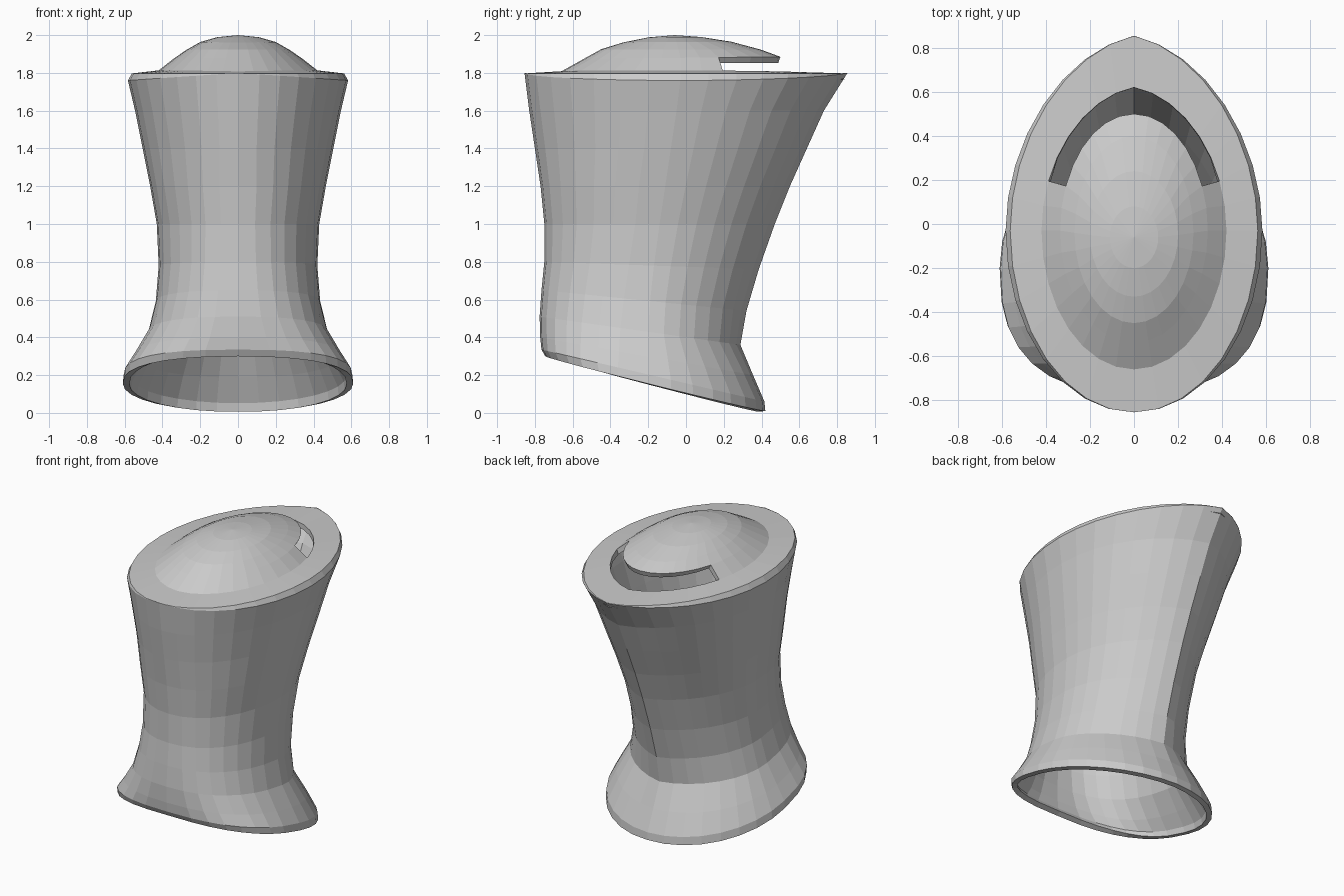
import bpy, bmesh
from math import sin, cos, pi

SIDES = 32


def ring(bm, w, yf, yb, zf, zb, yc, n=2.0, keel=0.0, dip=0.0):
    """Egg-shaped loop: half width w, front yf, back yb, tilted from zf to zb.
    n squares off the front, keel sharpens the back into a ridge."""
    verts = []
    for i in range(SIDES):
        a = 2 * pi * i / SIDES
        s, c = sin(a), cos(a)          # a = 0 is the front
        if c > 0:
            e = 2 / n
            x = w * abs(s) ** e * (1 if s >= 0 else -1)
            y = yc + (yf - yc) * c ** e
        else:
            x = w * s
            y = yc + (yb - yc) * ((1 - keel) * -c + keel * (1 - abs(s)))
        t = (y - yf) / (yb - yf)
        verts.append(bm.verts.new((x, y, zf + (zb - zf) * t - dip * abs(s))))
    return verts


bm = bmesh.new()

# Sleeve: flared tilted mouth, waist, then widening to the top rim
#  w, yf, yb, zf, zb, yc, n, keel, dip
sleeve = [
    (0.61, -0.745, 0.42, 0.30, 0.01, -0.20, 2.6, 0.00, 0.01),
    (0.605, -0.765, 0.415, 0.335, 0.06, -0.20, 2.6, 0.00, 0.00),
    (0.55, -0.772, 0.355, 0.40, 0.20, -0.20, 2.5, 0.04, 0.00),
    (0.475, -0.775, 0.288, 0.51, 0.36, -0.20, 2.4, 0.15, 0.00),
    (0.435, -0.765, 0.32, 0.65, 0.54, -0.19, 2.3, 0.20, 0.00),
    (0.42, -0.750, 0.385, 0.80, 0.76, -0.17, 2.2, 0.20, 0.00),
    (0.43, -0.750, 0.47, 1.00, 1.00, -0.14, 2.1, 0.20, 0.00),
    (0.465, -0.770, 0.55, 1.20, 1.20, -0.11, 2.1, 0.18, 0.00),
    (0.505, -0.800, 0.64, 1.40, 1.40, -0.08, 2.0, 0.16, 0.00),
    (0.545, -0.830, 0.73, 1.60, 1.60, -0.05, 2.0, 0.15, 0.00),
    (0.583, -0.855, 0.855, 1.80, 1.80, -0.03, 2.0, 0.15, 0.04),
]
# Lid: chamfered rim, flat border, then the dome
lid = [
    (0.562, -0.855, 0.855, 1.797, 1.797, -0.03, 2.0, 0.15, 0.00),
    (0.42, -0.660, 0.62, 1.808, 1.803, -0.03, 2.0, 0.12, -0.008),
    (0.335, -0.540, 0.50, 1.875, 1.885, -0.03, 2.0, 0.0, 0.00),
    (0.27, -0.450, 0.40, 1.925, 1.922, -0.04, 2.0, 0.0, 0.00),
    (0.20, -0.330, 0.24, 1.962, 1.965, -0.05, 2.0, 0.0, 0.00),
    (0.11, -0.200, 0.08, 1.988, 1.990, -0.06, 2.0, 0.0, 0.00),
]
loops = [ring(bm, *r) for r in sleeve + lid]
slot_row = len(sleeve) + 1
slot_start = 10

for r, (lo, hi) in enumerate(zip(loops, loops[1:])):
    for i in range(SIDES):
        # Curved slot left open behind the dome
        if r == slot_row and slot_start <= i < SIDES - slot_start:
            continue
        j = (i + 1) % SIDES
        bm.faces.new((lo[i], lo[j], hi[j], hi[i]))

# Dome crown
crown = bm.verts.new((0, -0.06, 2.0))
for i in range(SIDES):
    bm.faces.new((loops[-1][i], loops[-1][(i + 1) % SIDES], crown))

bmesh.ops.remove_doubles(bm, verts=bm.verts, dist=0.0005)
bmesh.ops.recalc_face_normals(bm, faces=bm.faces)
if crown.link_faces[0].normal.z < 0:
    bmesh.ops.reverse_faces(bm, faces=bm.faces)

mesh = bpy.data.meshes.new("domed_sleeve")
bm.to_mesh(mesh)
bm.free()
sleeve_obj = bpy.data.objects.new("domed_sleeve", mesh)
bpy.context.collection.objects.link(sleeve_obj)

# Hollow wall thickness
wall = sleeve_obj.modifiers.new("wall", 'SOLIDIFY')
wall.thickness = 0.035
wall.offset = -1
